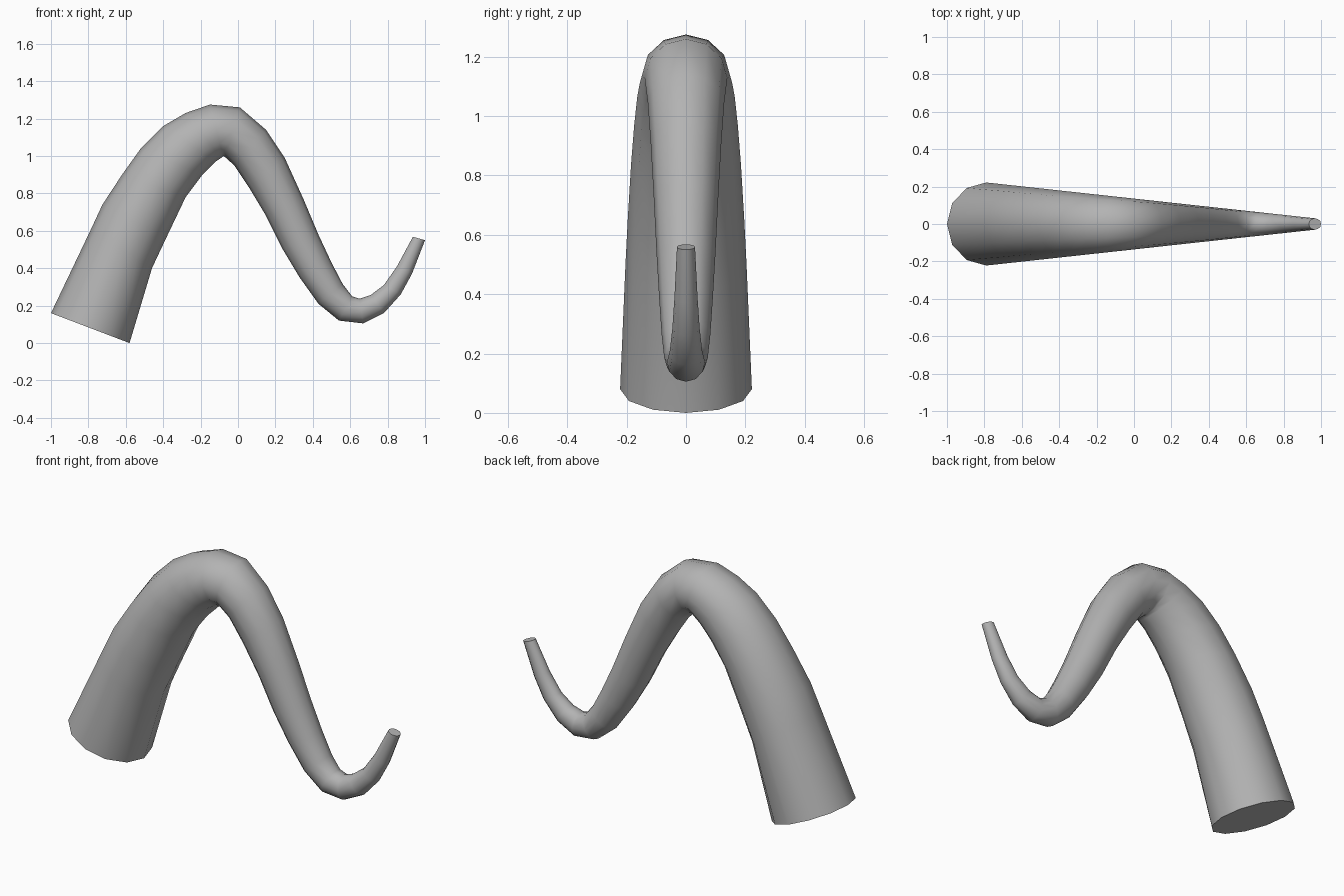
import bpy, bmesh, math
from mathutils import Vector

if "Cube" in bpy.data.objects:
    bpy.data.objects.remove(bpy.data.objects["Cube"])

SIDES = 12
# side profile of the tapering tube: (outer x, outer z, inner x, inner z) per ring
PROFILE = [
    (-1.00, 0.16, -0.58, 0.00), (-0.79, 0.60, -0.46, 0.40),
    (-0.725, 0.74, -0.38, 0.57), (-0.62, 0.90, -0.28, 0.78),
    (-0.52, 1.04, -0.19, 0.90), (-0.40, 1.16, -0.12, 0.97),
    (-0.28, 1.23, -0.09, 0.99), (-0.15, 1.275, -0.08, 1.00),
    (0.01, 1.26, -0.07, 0.995), (0.15, 1.14, -0.02, 0.95),
    (0.25, 0.99, 0.06, 0.83), (0.35, 0.77, 0.15, 0.68),
    (0.43, 0.58, 0.24, 0.50), (0.50, 0.43, 0.33, 0.35),
    (0.56, 0.315, 0.43, 0.21), (0.61, 0.25, 0.54, 0.12),
    (0.65, 0.237, 0.67, 0.105), (0.71, 0.257, 0.78, 0.16),
    (0.78, 0.31, 0.87, 0.26), (0.85, 0.41, 0.93, 0.37),
    (0.935, 0.568, 1.00, 0.55),
]

# curved tentacle: loft the rings, with depth tapering evenly from base to tip
bm = bmesh.new()
rings = []
for ox, oz, ix, iz in PROFILE:
    outer, inner = Vector((ox, 0, oz)), Vector((ix, 0, iz))
    centre, half = (outer + inner) / 2, (outer - inner) / 2
    depth = 0.222 - (centre.x + 0.79) * 0.109
    rings.append([bm.verts.new(centre + half * math.cos(a) + Vector((0, depth * math.sin(a), 0)))
                  for a in (2 * math.pi * i / SIDES for i in range(SIDES))])
for a, b in zip(rings, rings[1:]):
    for i in range(SIDES):
        j = (i + 1) % SIDES
        bm.faces.new((a[i], a[j], b[j], b[i]))

# flat end caps
caps = [bm.faces.new(rings[0]), bm.faces.new(rings[-1])]
bmesh.ops.recalc_face_normals(bm, faces=bm.faces)
for f in bm.faces:
    f.smooth = f not in caps
for cap in caps:
    for e in cap.edges:
        e.smooth = False

mesh = bpy.data.meshes.new("tentacle")
bm.to_mesh(mesh)
bm.free()
tentacle = bpy.data.objects.new("tentacle", mesh)
bpy.context.collection.objects.link(tentacle)

# dark grey skin
skin = bpy.data.materials.new("dark_grey")
skin.diffuse_color = (0.45, 0.45, 0.45, 1)
skin.use_nodes = True
skin.node_tree.nodes["Principled BSDF"].inputs["Base Color"].default_value = skin.diffuse_color
mesh.materials.append(skin)
